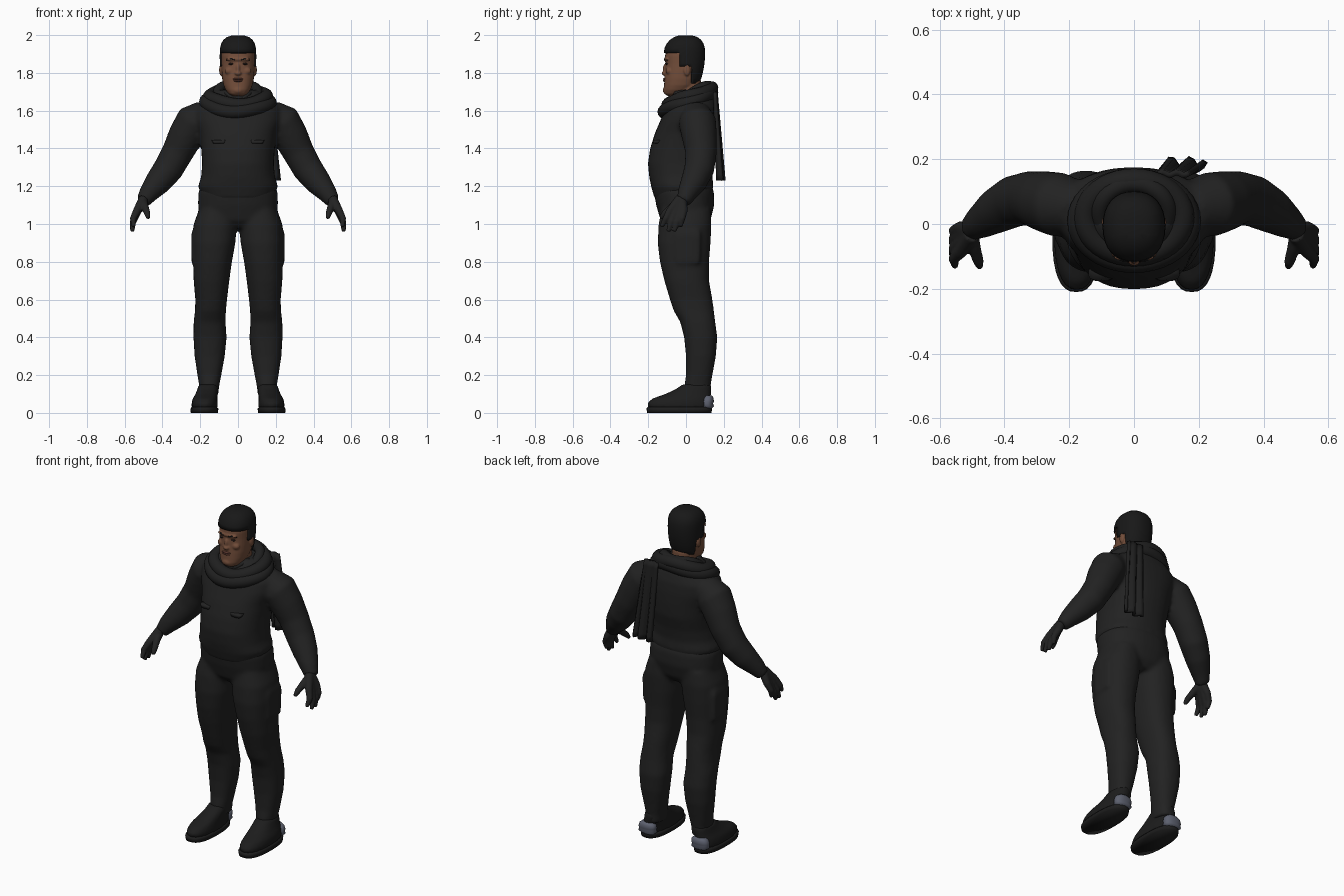
import bpy, bmesh, math
from mathutils import Vector, Matrix

if "Cube" in bpy.data.objects:
    bpy.data.objects.remove(bpy.data.objects["Cube"])


def material(name, r, g, b):
    m = bpy.data.materials.new(name)
    m.use_nodes = True
    m.diffuse_color = (r, g, b, 1)
    bsdf = m.node_tree.nodes["Principled BSDF"]
    bsdf.inputs["Base Color"].default_value = (r, g, b, 1)
    bsdf.inputs["Roughness"].default_value = 0.8
    return m


CLOTH = material("black cloth", 0.016, 0.016, 0.016)
SCARF = material("scarf wool", 0.014, 0.014, 0.014)
LEATHER = material("boot leather", 0.012, 0.012, 0.012)
HAIR = material("black hair", 0.009, 0.009, 0.009)
SKIN = material("brown skin", 0.17, 0.075, 0.042)
LIPS = material("lips", 0.12, 0.045, 0.032)
EYES = material("dark eyes", 0.025, 0.015, 0.012)
HEEL = material("heel grey", 0.11, 0.12, 0.16)


def skin_rings(bm, rings, closed=False):
    """Join rings of points into a tube, capped unless closed."""
    rows = [[bm.verts.new(p) for p in ring] for ring in rings]
    n = len(rows[0])
    pairs = list(zip(rows, rows[1:])) + ([(rows[-1], rows[0])] if closed else [])
    for a, b in pairs:
        for i in range(n):
            j = (i + 1) % n
            bm.faces.new((a[i], a[j], b[j], b[i]))
    if not closed:
        bm.faces.new(rows[0])
        bm.faces.new(rows[-1])


def loft(bm, sections, side=1, power=2.3, n=32, grow=0):
    """Stack rounded outlines given as (z, x0, x1, y0, y1)."""
    rings = []
    for z, x0, x1, y0, y1 in sections:
        ring = []
        for i in range(n):
            a = math.tau * i / n
            c, s = math.cos(a), math.sin(a)
            px = math.copysign(abs(c) ** (2 / power), c) * ((x1 - x0) / 2 + grow)
            py = math.copysign(abs(s) ** (2 / power), s) * ((y1 - y0) / 2 + grow)
            ring.append((side * ((x0 + x1) / 2 + px), (y0 + y1) / 2 + py, z))
        rings.append(ring)
    skin_rings(bm, rings)


def tube(bm, path, side=1, ref=(0, 1, 0), closed=False, n=14):
    """Sweep a circle along (x, y, z, radius) points."""
    pts = [Vector(p[:3]) for p in path]
    last = len(pts) - 1
    rings = []
    for i, p in enumerate(pts):
        before = pts[i - 1] if closed else pts[max(i - 1, 0)]
        after = pts[(i + 1) % len(pts)] if closed else pts[min(i + 1, last)]
        t = (after - before).normalized()
        u = t.cross(Vector(ref)).normalized()
        v = t.cross(u)
        ring = []
        for k in range(n):
            a = math.tau * k / n
            q = p + (u * math.cos(a) + v * math.sin(a)) * path[i][3]
            ring.append((side * q.x, q.y, q.z))
        rings.append(ring)
    skin_rings(bm, rings, closed)


def ball(bm, centre, size):
    m = Matrix.Translation(centre) @ Matrix.Diagonal((*size, 1))
    bmesh.ops.create_uvsphere(bm, u_segments=20, v_segments=12, radius=1, matrix=m)


def finish(name, bm, mat, voxel=0, passes=5):
    """Make the object; a voxel size fuses overlapping volumes into one skin."""
    bmesh.ops.recalc_face_normals(bm, faces=bm.faces)
    for f in bm.faces:
        f.smooth = True
    me = bpy.data.meshes.new(name)
    bm.to_mesh(me)
    bm.free()
    me.materials.append(mat)
    ob = bpy.data.objects.new(name, me)
    bpy.context.collection.objects.link(ob)
    if voxel:
        r = ob.modifiers.new("fuse", "REMESH")
        r.mode, r.voxel_size, r.use_smooth_shade = "VOXEL", voxel, True
        s = ob.modifiers.new("soften", "SMOOTH")
        s.factor, s.iterations = 0.5, passes
    return ob


SIDES = ((1, "left"), (-1, "right"))

# Jacket: torso and sleeves
bm = bmesh.new()
loft(bm, [(z, -w, w, f, b) for z, w, f, b in (
    (1.13, .185, -.165, .13), (1.2, .212, -.185, .145), (1.25, .195, -.195, .14),
    (1.32, .19, -.202, .15), (1.4, .195, -.19, .17), (1.48, .205, -.165, .175),
    (1.55, .23, -.135, .175), (1.61, .23, -.11, .17), (1.66, .175, -.085, .155),
    (1.71, .11, -.05, .13))])
for s, _ in SIDES:
    tube(bm, [(.17, .05, 1.58, .08), (.235, .06, 1.54, .1), (.275, .07, 1.47, .094),
              (.32, .08, 1.38, .084), (.37, .07, 1.29, .08), (.425, .04, 1.22, .07),
              (.475, .005, 1.16, .052), (.505, -.015, 1.115, .038)], s, n=20)
finish("jacket", bm, CLOTH, .012)

# Trousers: pelvis, legs and thigh pockets
bm = bmesh.new()
loft(bm, [(z, -w, w, f, b) for z, w, f, b in (
    (.98, .09, -.1, .1), (1.02, .2, -.135, .13), (1.1, .212, -.158, .15),
    (1.17, .21, -.17, .148), (1.22, .185, -.165, .13))])
for s, _ in SIDES:
    loft(bm, [(.09, .105, .205, 0, .13), (.14, .1, .205, -.01, .13),
              (.2, .088, .215, 0, .14), (.3, .07, .23, 0, .158),
              (.4, .06, .236, -.01, .166), (.48, .066, .235, -.03, .155),
              (.54, .064, .228, -.065, .148), (.6, .058, .226, -.085, .14),
              (.7, .046, .235, -.115, .122), (.8, .032, .236, -.138, .122),
              (.9, .014, .24, -.15, .13), (1.0, .005, .235, -.145, .135),
              (1.08, .02, .205, -.13, .13)], s)
    loft(bm, [(.79, .2, .246, -.055, .075), (.94, .2, .248, -.06, .08),
              (.97, .2, .24, -.055, .075)], s, 4)
finish("trousers", bm, CLOTH, .012)

# Gloved hands: each finger runs back through the palm to the wrist
fingers = ((-.085, 1.07, .552, -.13, .985), (-.06, 1.06, .56, -.095, .96),
           (-.035, 1.06, .56, -.062, .96), (-.012, 1.07, .552, -.03, .985))
for s, label in SIDES:
    bm = bmesh.new()
    for ky, kz, tx, ty, tz in fingers:
        tube(bm, [(.5, -.02 + ky * .15, 1.135, .026), (.535, ky, kz, .021),
                  (.556, (ky + ty) / 2, (kz + tz) / 2, .017), (tx, ty, tz, .011)], s)
    tube(bm, [(.505, -.03, 1.12, .026), (.492, -.075, 1.09, .02),
              (.48, -.115, 1.055, .017), (.475, -.135, 1.03, .01)], s)
    finish(label + "_hand", bm, CLOTH, .006, 3)

# Boots, soles and heel guards
for s, label in SIDES:
    bm = bmesh.new()
    loft(bm, [(.025, .108, .246, -.2, .13), (.05, .108, .246, -.205, .132),
              (.075, .11, .24, -.18, .132), (.1, .108, .225, -.11, .132),
              (.125, .105, .215, -.055, .135), (.15, .108, .208, -.02, .132)], s)
    finish(label + "_boot", bm, LEATHER, .01, 3)
    bm = bmesh.new()
    loft(bm, [(0, .106, .25, -.205, .135), (.022, .104, .252, -.21, .138),
              (.03, .11, .246, -.205, .134)], s, 2.5)
    ob = finish(label + "_sole", bm, LEATHER)
    bm = bmesh.new()
    loft(bm, [(.022, .135, .215, .09, .135), (.035, .122, .232, .08, .148),
              (.05, .125, .23, .08, .143), (.06, .122, .232, .08, .148),
              (.08, .125, .225, .085, .145), (.092, .14, .21, .095, .138)], s)
    finish(label + "_heel_guard", bm, HEEL)

# Scarf: tilted loops around the neck
bm = bmesh.new()
for rx, ry, cy, front, back, r in ((.17, .125, .01, 1.598, 1.69, .036),
                                   (.15, .115, .02, 1.635, 1.715, .036),
                                   (.105, .09, .035, 1.655, 1.735, .028)):
    mid, tilt = (front + back) / 2, (back - front) / 2
    loop = []
    for i in range(40):
        a = math.tau * i / 40
        loop.append((rx * math.cos(a), cy + ry * math.sin(a),
                     mid + tilt * math.sin(a) + .006 * math.sin(3 * a + rx * 60), r))
    tube(bm, loop, ref=(0, 0, 1), closed=True)
finish("scarf", bm, SCARF)

# Scarf tail: a folded strip hanging down the back
bm = bmesh.new()
rows = []
for j in range(15):
    v = j / 14
    rows.append([bm.verts.new((.075 + .025 * v + u / 12 * (.095 + .025 * v),
                               .155 + .03 * v + (.004 + .012 * v) * math.sin(u * 1.1),
                               1.7 - .47 * v)) for u in range(13)])
for a, b in zip(rows, rows[1:]):
    for i in range(12):
        bm.faces.new((a[i], a[i + 1], b[i + 1], b[i]))
tail = finish("scarf_tail", bm, SCARF)
solid = tail.modifiers.new("thickness", "SOLIDIFY")
solid.thickness, solid.offset = .018, 0

# Collar points below the throat and flaps on the chest
for s, label in SIDES:
    bm = bmesh.new()
    tube(bm, [(.075, .0, 1.7, .012), (.055, -.05, 1.69, .016), (.02, -.075, 1.655, .012)],
         s, (0, 0, 1))
    finish(label + "_collar", bm, CLOTH)
    bm = bmesh.new()
    loft(bm, [(1.425, .07, .13, -.176, -.14), (1.445, .06, .14, -.172, -.13)], s, 4)
    finish(label + "_chest_flap", bm, CLOTH)

# Head and neck
skull = [(z, -w, w, f, b) for z, w, f, b in (
    (1.678, .03, -.1, -.03), (1.69, .05, -.114, .0), (1.71, .066, -.118, .03),
    (1.735, .077, -.116, .055), (1.77, .084, -.114, .073), (1.81, .087, -.111, .083),
    (1.85, .088, -.109, .09), (1.89, .089, -.111, .093), (1.92, .087, -.106, .092),
    (1.945, .081, -.094, .085), (1.965, .069, -.077, .072), (1.98, .05, -.054, .052),
    (1.988, .025, -.03, .025))]
bm = bmesh.new()
loft(bm, skull)
loft(bm, [(1.6, -.075, .075, -.05, .09), (1.68, -.066, .066, -.05, .082),
          (1.76, -.064, .064, -.05, .08)])
ball(bm, (0, -.113, 1.798), (.019, .017, .012))
ball(bm, (0, -.109, 1.822), (.011, .014, .028))
ball(bm, (0, -.103, 1.872), (.066, .014, .011))
ball(bm, (0, -.105, 1.708), (.03, .018, .02))
for s in (1, -1):
    ball(bm, (s * .045, -.09, 1.81), (.026, .018, .02))
    ball(bm, (s * .091, .005, 1.815), (.009, .018, .031))
finish("head", bm, SKIN, .005, 3)

# Hair: a shell over the skull, cut along the hairline and sideburns
bm = bmesh.new()
loft(bm, [(z + (.01 if z > 1.9 else 0), *r) for z, *r in skull], grow=.008)
for co, no in (((0, 0, 1.905), (0, 0, 1)), ((0, -.035, 0), (0, 1, 0)),
               ((0, .03, 0), (0, 1, 0)), ((0, 0, 1.835), (0, 0, 1)),
               ((0, 0, 1.745), (0, 0, 1))):
    bmesh.ops.bisect_plane(bm, geom=bm.verts[:] + bm.edges[:] + bm.faces[:],
                           plane_co=co, plane_no=no)


def is_hair(c):
    return c.z > 1.905 or (c.y > -.035 and c.z > 1.835) or (c.y > .03 and c.z > 1.745)


bare = [f for f in bm.faces if not is_hair(f.calc_center_median())]
bmesh.ops.delete(bm, geom=bare, context="FACES")
hair = finish("hair", bm, HAIR)
hair.modifiers.new("thickness", "SOLIDIFY").thickness = .012

# Eyes, eyebrows and mouth
for s, label in SIDES:
    bm = bmesh.new()
    ball(bm, (s * .036, -.1, 1.848), (.015, .009, .006))
    finish(label + "_eye", bm, EYES)
    bm = bmesh.new()
    tube(bm, [(.016, -.113, 1.869, .004), (.038, -.11, 1.875, .005),
              (.062, -.097, 1.868, .003)], s, (0, 0, 1), n=8)
    finish(label + "_eyebrow", bm, HAIR)
bm = bmesh.new()
ball(bm, (0, -.112, 1.768), (.028, .01, .006))
ball(bm, (0, -.112, 1.758), (.023, .01, .006))
finish("mouth", bm, LIPS)
